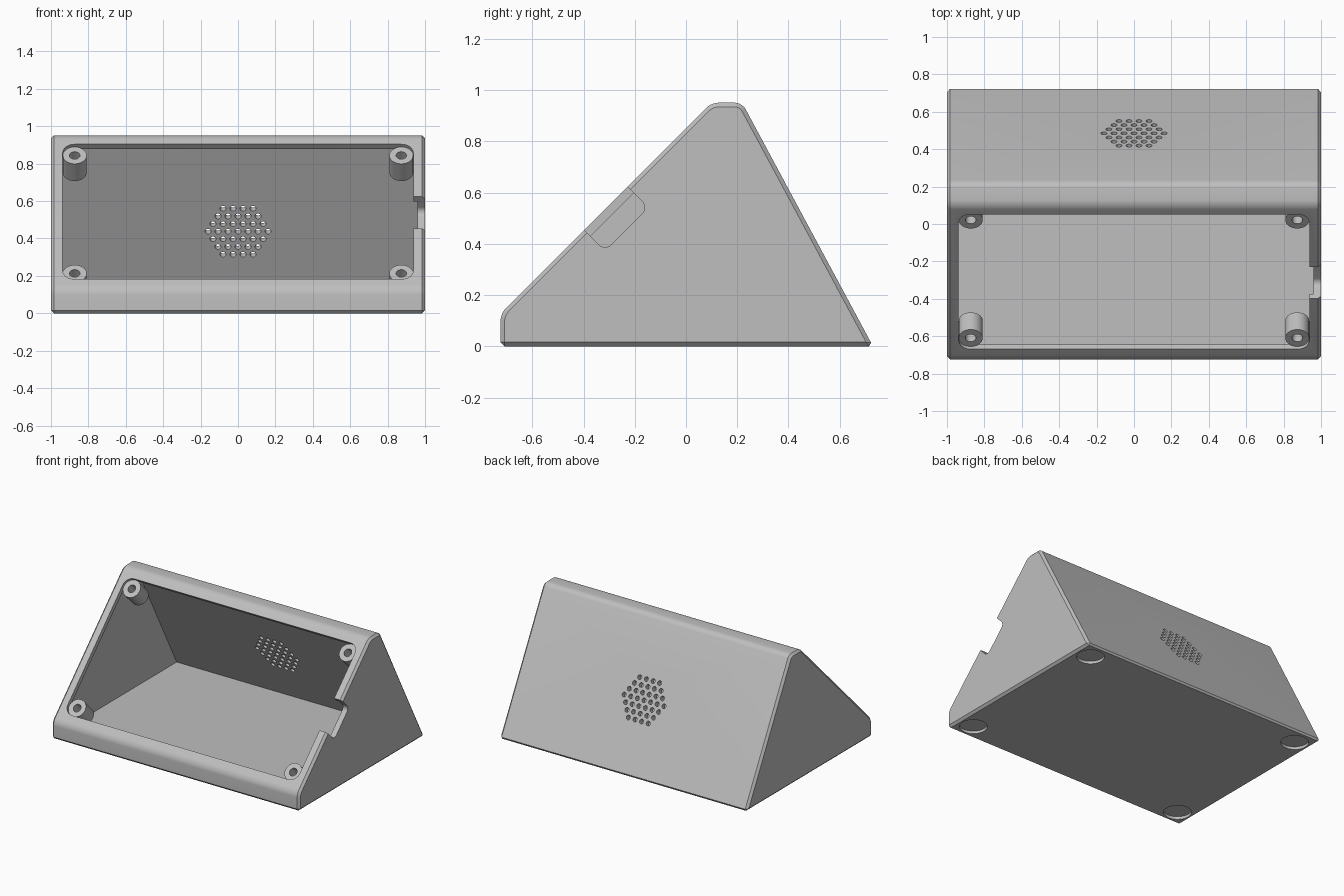
import bpy, bmesh, math
from mathutils import Matrix, Vector

if "Cube" in bpy.data.objects:
    bpy.data.objects.remove(bpy.data.objects["Cube"])

grey = bpy.data.materials.new("light grey plastic")
grey.use_nodes = True
colour = (0.52, 0.52, 0.52, 1)
grey.diffuse_color = colour
grey.node_tree.nodes["Principled BSDF"].inputs["Base Color"].default_value = colour

# Frames: side profile (y, z, x), sloped front, sloped back
SIDE = Matrix(((0, 0, 1, 0), (1, 0, 0, 0), (0, 1, 0, 0), (0, 0, 0, 1)))
SLOPE = Matrix.Rotation(math.radians(45), 4, 'X')
BACK = Matrix.Translation((0, 0.485, 0.456)) @ Matrix.Rotation(math.radians(-61.8), 4, 'X')
FACE, RIM, WALL = 0.602, 0.034, 0.04      # front plane offset, rim depth, wall


def add_prism(bm, pts, lo, hi, frame):
    """Extrude a 2D outline between two depths of a frame."""
    rings = [[bm.verts.new(frame @ Vector((a, b, c))) for a, b in pts] for c in (lo, hi)]
    bm.faces.new(rings[0][::-1])
    bm.faces.new(rings[1])
    n = len(pts)
    for i in range(n):
        j = (i + 1) % n
        bm.faces.new((rings[0][i], rings[0][j], rings[1][j], rings[1][i]))


def circle(r, cx=0, cy=0, n=32):
    return [(cx + r * math.cos(t * math.tau / n), cy + r * math.sin(t * math.tau / n))
            for t in range(n)]


def round_rect(x0, x1, y0, y1, r, n=8):
    pts = []
    centres = ((x1 - r, y1 - r), (x0 + r, y1 - r), (x0 + r, y0 + r), (x1 - r, y0 + r))
    for k, (cx, cy) in enumerate(centres):
        for i in range(n + 1):
            a = (k + i / n) * math.pi / 2
            pts.append((cx + r * math.cos(a), cy + r * math.sin(a)))
    return pts


def to_object(bm, name):
    bmesh.ops.recalc_face_normals(bm, faces=bm.faces)
    mesh = bpy.data.meshes.new(name)
    bm.to_mesh(mesh)
    bm.free()
    mesh.materials.append(grey)
    ob = bpy.data.objects.new(name, mesh)
    bpy.context.collection.objects.link(ob)
    return ob


def activate(ob):
    bpy.ops.object.select_all(action='DESELECT')
    ob.select_set(True)
    bpy.context.view_layer.objects.active = ob


def cut(target, name, prisms):
    """Subtract a set of separate prisms from the target."""
    bm = bmesh.new()
    for p in prisms:
        add_prism(bm, *p)
    cutter = to_object(bm, name)
    cutter.hide_render = True
    mod = target.modifiers.new(name, 'BOOLEAN')
    mod.operation, mod.solver, mod.object = 'DIFFERENCE', 'EXACT', cutter
    activate(target)
    bpy.ops.object.modifier_apply(modifier=name)
    bpy.data.objects.remove(cutter)


def smooth(ob):
    activate(ob)
    bpy.ops.object.shade_smooth_by_angle(angle=math.radians(30))


# Wedge housing: round the long upper edges, then chamfer ends and base
profile = [(-0.724, 0), (0.73, 0), (0.219, 0.951), (0.099, 0.951), (-0.724, 0.128)]
bm = bmesh.new()
add_prism(bm, profile, -1, 1, SIDE)


def mid(e):
    return (e.verts[0].co + e.verts[1].co) / 2


upper = [e for e in bm.edges if abs(mid(e).x) < 0.5 and mid(e).z > 0.05]
bmesh.ops.bevel(bm, geom=upper, offset=0.028, segments=5, profile=0.5, affect='EDGES')
rim = [e for e in bm.edges if abs(mid(e).x) > 0.99 or mid(e).z < 0.001]
bmesh.ops.bevel(bm, geom=rim, offset=0.016, segments=1, affect='EDGES')
housing = to_object(bm, "housing")

# Hollow interior
def back_inner(z):
    return 0.73 - z / 1.862 - 0.045


inner_front, ceiling = -0.724 + WALL, 0.951 - WALL
lift = (FACE - RIM) * math.sqrt(2)
cavity = [(inner_front, WALL), (back_inner(WALL), WALL), (back_inner(ceiling), ceiling),
          (ceiling - lift, ceiling), (inner_front, inner_front + lift)]
cut(housing, "cavity", [(cavity, WALL - 1, 1 - WALL, SIDE)])

# Screen opening and cable notch in the left wall
BOSS_R, BOSS_X, BOSS_LOW, BOSS_HIGH = 0.064, 0.873, -0.28, 0.612
opening = round_rect(-BOSS_X - BOSS_R, BOSS_X + BOSS_R,
                     BOSS_LOW - BOSS_R, BOSS_HIGH + BOSS_R, BOSS_R)
cut(housing, "opening", [(opening, FACE - RIM - 0.01, 0.7, SLOPE)])
notch_frame = SLOPE @ Matrix(((0, 0, 1, 0), (1, 0, 0, 0), (0, 1, 0, 0), (0, 0, 0, 1)))
notch = round_rect(0.04, 0.279, 0.487, 0.75, 0.035)
cut(housing, "notch", [(notch, 0.9, 1.1, notch_frame)])

# Hexagonal speaker grille through the back
STEP = 0.0535
vents = []
for row in range(-3, 4):
    count = 7 - abs(row)
    for i in range(count):
        x = (i - (count - 1) / 2) * STEP
        vents.append((circle(0.016, x, row * STEP * 0.866, 16), -0.08, 0.04, BACK))
cut(housing, "vents", vents)

# Shallow foot recesses under the base
feet = [(circle(0.092, sx * 0.88, sy * 0.602), -0.05, 0.02, Matrix.Identity(4))
        for sx in (-1, 1) for sy in (-1, 1)]
cut(housing, "foot_recesses", feet)
smooth(housing)

# Screw bosses in the corners of the opening
for side, sx in (("right", -1), ("left", 1)):
    for level, s in (("lower", BOSS_LOW), ("upper", BOSS_HIGH)):
        bm = bmesh.new()
        top = FACE - 0.02
        add_prism(bm, circle(BOSS_R, sx * BOSS_X, s), top - 0.13, top, SLOPE)
        boss = to_object(bm, f"{level}_{side}_screw_boss")
        cut(boss, "screw_hole", [(circle(0.028, sx * BOSS_X, s), top - 0.1, top + 0.1, SLOPE)])
        smooth(boss)
